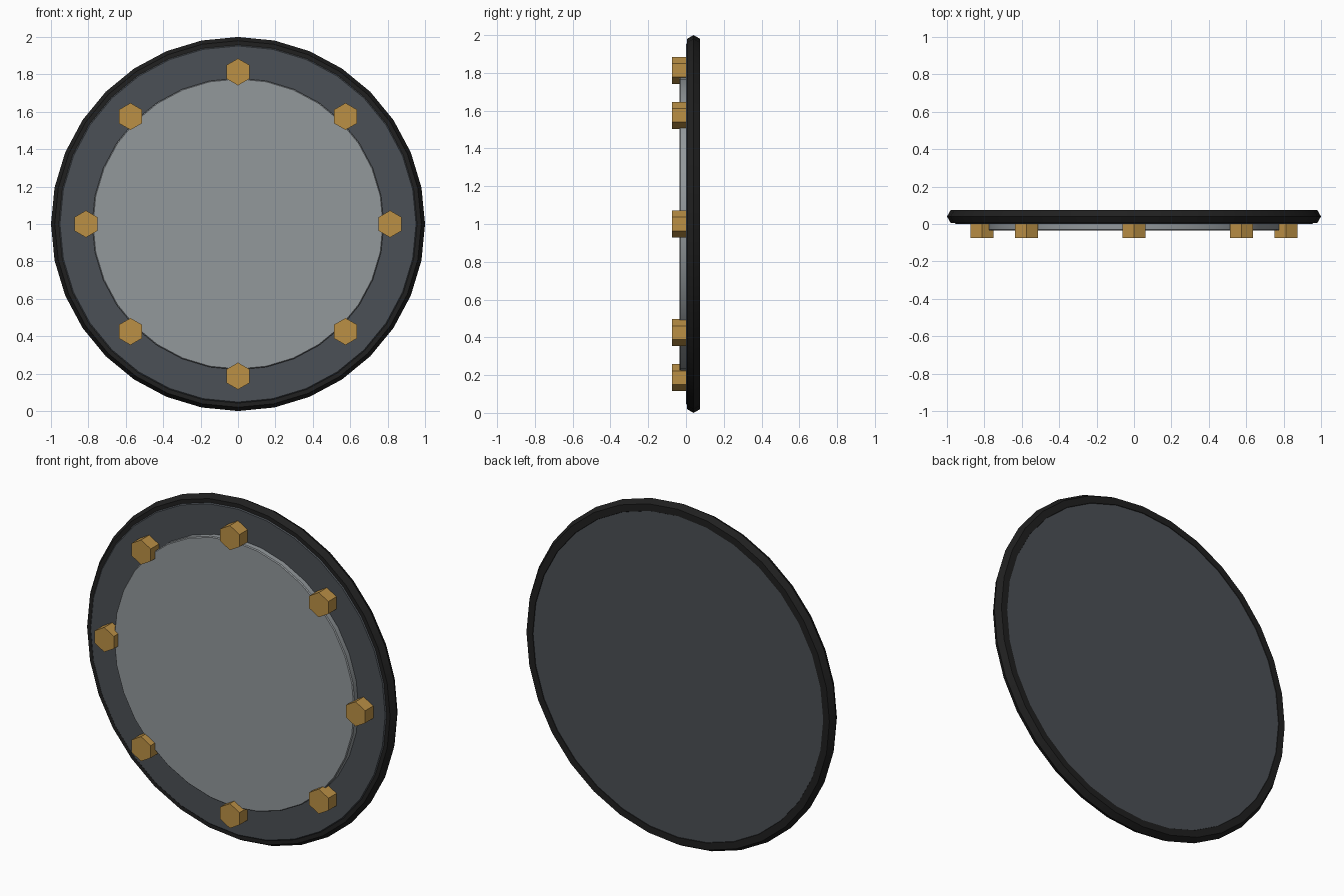
import bpy
import math
from mathutils import Matrix

cube = bpy.data.objects.get("Cube")
if cube:
    bpy.data.objects.remove(cube, do_unlink=True)

CENTRE_Z = 1.0
SIDES = 32


def make_material(name, rgb):
    mat = bpy.data.materials.new(name)
    mat.use_nodes = True
    mat.diffuse_color = (*rgb, 1)
    mat.node_tree.nodes["Principled BSDF"].inputs["Base Color"].default_value = (*rgb, 1)
    return mat


rubber = make_material("black rubber", (0.014, 0.014, 0.014))
steel = make_material("dark steel", (0.07, 0.08, 0.092))
plate = make_material("light grey metal", (0.29, 0.315, 0.33))
brass = make_material("brass", (0.5, 0.28, 0.06))


def finish(name, mat, smooth=True):
    obj = bpy.context.object
    obj.name = obj.data.name = name
    obj.data.materials.append(mat)
    if smooth:
        bpy.ops.object.shade_smooth_by_angle(angle=math.radians(30))
    return obj


def disc(name, mat, radius, front, back, sides=SIDES, x=0, z=CENTRE_Z, bevel=0):
    """Prism along y, with a corner pointing straight up."""
    bpy.ops.mesh.primitive_cylinder_add(
        vertices=sides, radius=radius, depth=back - front,
        location=(x, (front + back) / 2, z), rotation=(math.pi / 2, 0, 0))
    obj = finish(name, mat, smooth=sides > 6)
    if bevel:
        mod = obj.modifiers.new("edge bevel", "BEVEL")
        mod.width = bevel
        mod.segments = 1
        mod.limit_method = "ANGLE"
        mod.angle_limit = math.radians(40)
    return obj


# Rim: ring with a hexagonal section
bpy.ops.mesh.primitive_torus_add(
    major_segments=SIDES, minor_segments=6, major_radius=0.96, minor_radius=0.04,
    location=(0, 0.04, CENTRE_Z), rotation=(math.pi / 2, 0, 0))
finish("rim", rubber)

# Backing disc and raised face plate
disc("backing_disc", steel, 0.96, 0.0, 0.072, bevel=0.008)
disc("face_plate", plate, 0.78, -0.035, 0.02, bevel=0.005)

# Ring of hexagonal bolts, all upright
for i in range(8):
    a = i * math.tau / 8
    disc(f"bolt_{i + 1}", brass, 0.072, -0.075, 0.02, sides=6,
         x=0.813 * math.sin(a), z=CENTRE_Z + 0.813 * math.cos(a))
